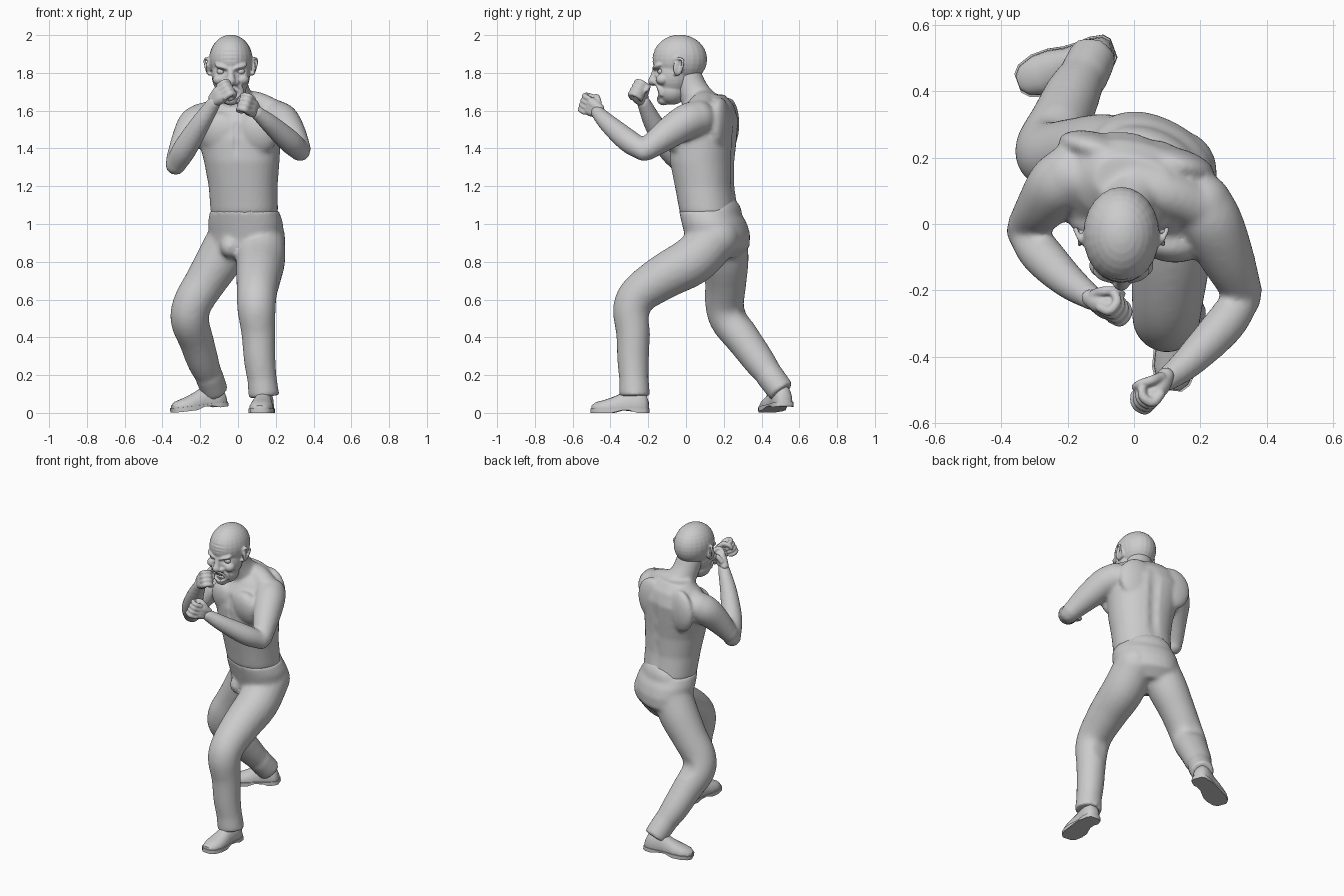
import bpy, bmesh
from math import cos, sin, pi, radians, atan2
from mathutils import Vector as V, Matrix, Euler


def ell(c, u, v, n=24, p=1.0):
    f = lambda a: (1 if a > 0 else -1) * abs(a) ** p
    return [V(c) + u * f(cos(2 * pi * i / n)) + v * f(sin(2 * pi * i / n)) for i in range(n)]


def loft(bm, rings):
    vs = [[bm.verts.new(p) for p in r] for r in rings]
    n = len(vs[0])
    for a, b in zip(vs, vs[1:]):
        for i in range(n):
            bm.faces.new((a[i], a[(i + 1) % n], b[(i + 1) % n], b[i]))
    bm.faces.new(vs[0])
    bm.faces.new(vs[-1])


def ball(bm, c, s, rot=(0, 0, 0)):
    s = (s, s, s) if isinstance(s, float) else s
    bmesh.ops.create_uvsphere(bm, u_segments=24, v_segments=16, radius=1, matrix=Matrix.LocRotScale(
        V(c), Euler([radians(a) for a in rot]), V(s)))


def tube(bm, pts, n=20, steps=5):
    """Round-ended tube through points (x, y, z, radius)."""
    P = [V(p) for p in pts]
    P = [P[0] * 2 - P[1]] + P + [P[-1] * 2 - P[-2]]
    S = []
    for a, b, c, d in zip(P, P[1:], P[2:], P[3:]):
        for k in range(steps):
            t = k / steps
            S.append(.5 * (2 * b + (c - a) * t + (2 * a - 5 * b + 4 * c - d) * t * t
                           + (3 * b - a - 3 * c + d) * t ** 3))
    S.append(P[-2])
    rings, u = [], None
    for i, s in enumerate(S):
        t = (S[min(i + 1, len(S) - 1)] - S[max(i - 1, 0)]).to_3d().normalized()
        u = t.orthogonal() if u is None else u - t * u.dot(t)
        u.normalize()
        rings.append(ell(s.to_3d(), u * s.w, t.cross(u) * s.w, n))
    loft(bm, rings)
    for s in (S[0], S[-1]):
        ball(bm, s.to_3d(), float(s.w))


def cuff(bm, a, b, ra, rb):
    """Flat-ended sleeve from a to b."""
    t = (V(b) - V(a)).normalized()
    u = t.orthogonal().normalized()
    loft(bm, [ell(c, u * r, t.cross(u) * r) for c, r in ((a, ra), (b, rb))])


def finish(bm, name, voxel=0, smooth=0, angle=60):
    bmesh.ops.recalc_face_normals(bm, faces=bm.faces)
    me = bpy.data.meshes.new(name)
    bm.to_mesh(me)
    bm.free()
    o = bpy.data.objects.new(name, me)
    bpy.context.collection.objects.link(o)
    bpy.ops.object.select_all(action='DESELECT')
    o.select_set(True)
    bpy.context.view_layer.objects.active = o
    if voxel:
        m = o.modifiers.new("fuse", 'REMESH')
        m.mode, m.voxel_size = 'VOXEL', voxel
        bpy.ops.object.modifier_apply(modifier=m.name)
        m = o.modifiers.new("soften", 'SMOOTH')
        m.factor, m.iterations = .5, smooth
        bpy.ops.object.modifier_apply(modifier=m.name)
    bpy.ops.object.shade_smooth_by_angle(angle=radians(angle))
    return o


def push(o, c, r, d):
    """Soft dent: move vertices near c by up to d."""
    for v in o.data.vertices:
        k = sum((a / b) ** 2 for a, b in zip(v.co - V(c), r))
        if k < 1:
            v.co += V(d) * (1 - k) ** 2


def slices(bm, rows, p=.9):
    """Horizontal oval slices: x, y, z, half width, half depth, turn."""
    rings = []
    for x, y, z, rx, ry, a in rows:
        a = radians(a)
        rings.append(ell((x, y, z), V((cos(a), sin(a), 0)) * rx, V((-sin(a), cos(a), 0)) * ry, 32, p))
    loft(bm, rings)


# Bare torso, neck and arms
bm = bmesh.new()
slices(bm, [(.035, .14, 1.0, .16, .13, -20), (.033, .12, 1.07, .18, .148, -20), (.027, .098, 1.2, .183, .152, -16),
            (.02, .085, 1.33, .2, .165, -15), (.008, .09, 1.45, .22, .172, -15),
            (0, .105, 1.55, .225, .165, -15), (0, .12, 1.63, .19, .125, -15), (0, .125, 1.685, .12, .075, -15)])
tube(bm, [(.01, .1, 1.6, .1), (-.02, .04, 1.7, .083), (-.035, 0, 1.79, .08)])
tube(bm, [(0, .11, 1.64, .07), (.1, .09, 1.63, .07), (.2, .05, 1.58, .073)])
tube(bm, [(0, .11, 1.63, .07), (-.1, .13, 1.6, .07), (-.19, .14, 1.56, .075)])
for x, y in ((.098, -.045), (-.09, .005)):                   # chest muscles
    ball(bm, (x, y, 1.475), (.112, .065, .118), (12, 0, -15))
for x, y in ((.125, .18), (-.11, .225)):                     # shoulder blades
    ball(bm, (x, y, 1.53), (.12, .05, .14), (0, 0, -15))
tube(bm, [(.2, .06, 1.56, .095), (.235, 0, 1.54, .094), (.28, -.1, 1.475, .082), (.325, -.2, 1.4, .061)])
tube(bm, [(.328, -.222, 1.387, .055), (.27, -.305, 1.44, .062), (.17, -.41, 1.53, .05), (.1, -.468, 1.59, .037)])
tube(bm, [(-.19, .145, 1.545, .095), (-.23, .115, 1.52, .093), (-.272, .06, 1.45, .08), (-.322, 0, 1.35, .058)])
tube(bm, [(-.33, -.02, 1.315, .055), (-.28, -.09, 1.4, .064), (-.2, -.17, 1.53, .053), (-.125, -.225, 1.645, .037)])
torso = finish(bm, "torso_and_arms", .011, 7)
for z in (1.2, 1.3, 1.4, 1.5):                               # spine groove
    push(torso, (.05, .25, z), (.05, .09, .12), (-.002, -.008, 0))
for z in (1.42, 1.5):                                        # breastbone groove
    push(torso, (-.01, -.09, z), (.025, .07, .08), (0, .01, 0))

# Trousers: hips and two legs
bm = bmesh.new()
slices(bm, [(.033, .122, 1.07, .184, .152, -20), (.04, .148, 1.01, .2, .162, -22), (.043, .165, .95, .2, .162, -25),
            (.035, .175, .88, .185, .152, -25), (.02, .17, .82, .12, .1, -25)])
ball(bm, (.055, .2, 1.05), (.15, .085, .1), (0, 0, -22))
tube(bm, [(.125, .16, .93, .125), (.12, .04, .81, .13), (.11, -.11, .725, .12), (.1, -.24, .635, .107),
          (.098, -.285, .55, .102), (.108, -.28, .42, .09), (.115, -.28, .28, .084), (.13, -.275, .16, .077)])
cuff(bm, (.128, -.275, .17), (.138, -.272, .085), .079, .082)
tube(bm, [(-.04, .2, .92, .125), (-.1, .21, .81, .122), (-.175, .21, .69, .11), (-.24, .205, .58, .104),
          (-.255, .23, .49, .102), (-.22, .31, .38, .092), (-.185, .39, .27, .084), (-.152, .45, .19, .07)])
cuff(bm, (-.155, .44, .2), (-.122, .508, .11), .075, .072)
ball(bm, (-.04, .07, .88), (.055, .06, .06))
trousers = finish(bm, "trousers", .012, 8)
push(trousers, (.1, -.17, .5), (.09, .06, .09), (0, -.01, 0))     # creases behind the knees
push(trousers, (-.22, .32, .53), (.09, .06, .08), (0, -.01, 0))


# Shoes
def shoe(name, heel, yaw, pitch):
    M = Matrix.Translation(heel) @ Matrix.Rotation(yaw, 4, 'Z') @ Matrix.Rotation(pitch, 4, 'Y')
    rows = [(.003, .025, .06), (.02, .044, .11), (.06, .052, .13), (.1, .05, .13), (.14, .052, .108),
            (.19, .062, .085), (.24, .062, .068), (.285, .047, .056), (.305, .025, .04)]
    bm = bmesh.new()
    rings = []
    for t, w, h in rows:
        r = ell((t, 0, .02), V((0, w, 0)), V((0, 0, h - .02)), 20, .85)
        rings.append([V((q.x, q.y, max(q.z, .015))) for q in r])
    loft(bm, rings)
    edge = [(t, w + .005) for t, w, h in rows] + [(t, -w - .005) for t, w, h in reversed(rows)]
    arch = lambda t: .014 if .09 < t < .18 else 0
    loft(bm, [[V((t * 1.02 - .003, w, arch(t))) for t, w in edge], [V((t * 1.02 - .003, w, .024)) for t, w in edge]])
    bm.transform(M)
    finish(bm, name, 0, 0, 45)


shoe("front_shoe", (.145, -.195, 0), atan2(-.3, -.03), 0)
shoe("rear_shoe", (-.06, .53, .036), atan2(-.11, -.3), radians(6.5))


# Clenched fists
def fist(name, c, f, palm):
    f = V(f).normalized()
    n = V(palm)
    n = (n - f * n.dot(f)).normalized()
    k = f.cross(n)
    k = k if k.z > 0 else -k
    at = lambda a, b, d, r: (*(V(c) + f * a + k * b + n * d), r)
    bm = bmesh.new()
    for b in (-.02, 0, .02):
        tube(bm, [at(-.055, b * .6, 0, .026), at(-.01, b, -.006, .03), at(.025, b, -.004, .026)])
    for i in range(4):
        b = (i - 1.5) * .026
        tube(bm, [at(.015, b, -.022, .0145), at(.05, b, -.02, .015), at(.058, b, .012, .014),
                  at(.035, b, .034, .013), at(.012, b * .9, .03, .0125)], 12)
    tube(bm, [at(-.03, .035, .01, .017), at(.005, .052, .026, .015), at(.03, .035, .045, .0135),
              at(.038, .01, .05, .011)], 12)
    finish(bm, name, .005, 2)


fist("left_fist", (.06, -.5, 1.622), (-.5, -.6, .35), (-1, 1, 0))
fist("right_fist", (-.085, -.245, 1.688), (.6, -.25, .45), (1, 1, 0))

# Head with brow, nose, cheeks, ears and open mouth
HX = -.038
bm = bmesh.new()
ball(bm, (0, -.033, 1.872), (.115, .145, .13))
ball(bm, (0, -.068, 1.79), (.102, .1, .12))
ball(bm, (0, -.075, 1.705), (.082, .08, .074))
ball(bm, (0, -.118, 1.658), (.04, .035, .03))
tube(bm, [(0, -.155, 1.835, .016), (0, -.168, 1.79, .018), (0, -.175, 1.757, .026)])
for s in (-1, 1):
    ball(bm, (s * .026, -.16, 1.75), (.019, .02, .017))
    ball(bm, (s * .045, -.15, 1.832), (.045, .025, .016), (0, -18 * s, 20 * s))
    ball(bm, (s * .062, -.125, 1.765), (.035, .035, .03))
    tube(bm, [(s * .03, -.155, 1.745, .01), (s * .055, -.14, 1.715, .012), (s * .058, -.13, 1.685, .01)])
    ball(bm, (s * .116, -.04, 1.83), (.01, .03, .045), (-10, 0, 25 * s))
    tube(bm, [(s * .11, -.06, 1.85, .007), (s * .122, -.05, 1.875, .008), (s * .136, -.02, 1.87, .008),
              (s * .134, -.018, 1.84, .008), (s * .12, -.035, 1.8, .009), (s * .11, -.055, 1.795, .009)], 10)
tube(bm, [(.045 * cos(i * pi / 6), -.147 + .008 * cos(i * pi / 6) ** 2, 1.69 + .024 * sin(i * pi / 6), .009)
          for i in range(13)], 10)                           # lips
bm.transform(Matrix.Translation((HX, 0, 0)))
head = finish(bm, "head", .0055, 3)
for s in (-1, 1):                                            # eye sockets
    push(head, (HX + s * .052, -.155, 1.807), (.036, .06, .026), (0, .02, 0))
push(head, (HX, -.15, 1.69), (.045, .06, .026), (0, .045, 0))
for z in (1.87, 1.89, 1.91):                                 # forehead wrinkles
    push(head, (HX, -.16, z), (.07, .05, .006), (0, .003, 0))

# Eyes and teeth
bm = bmesh.new()
for s in (-1, 1):
    ball(bm, (HX + s * .052, -.129, 1.807), (.022, .021, .018))
finish(bm, "eyes")
bm = bmesh.new()
for z in (1.704, 1.675):
    for i in range(-3, 4):
        ball(bm, (HX + i * .0105, -.14 + abs(i) * .003, z), (.0055, .005, .01))
finish(bm, "teeth")
